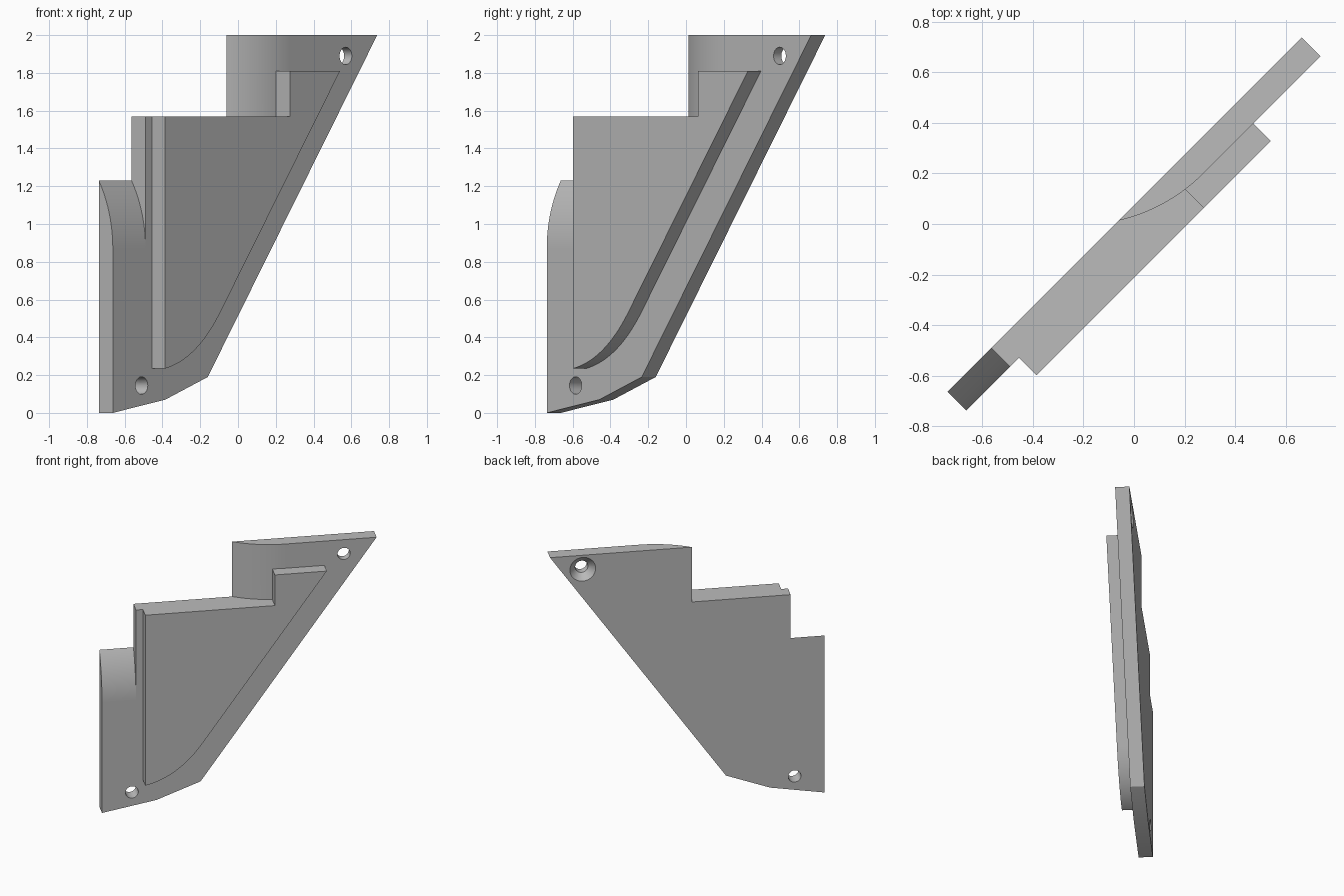
import bpy, bmesh, math
from mathutils import Vector, Matrix

cube = bpy.data.objects.get("Cube")
if cube:
    bpy.data.objects.remove(cube, do_unlink=True)

# Bracket axes: along its length, out of its front face, and up
ALONG = Vector((1, 1, 0)).normalized()
OUT = Vector((1, -1, 0)).normalized()
UP = Vector((0, 0, 1))
HALF = 0.0525          # half the plate thickness
FRONT = 0.15           # front of the raised panel

grey = bpy.data.materials.new("plain grey")
grey.diffuse_color = (0.5, 0.5, 0.5, 1)
grey.use_nodes = True
grey.node_tree.nodes["Principled BSDF"].inputs["Base Color"].default_value = (0.5, 0.5, 0.5, 1)


def finish(name, bm):
    bmesh.ops.recalc_face_normals(bm, faces=bm.faces)
    mesh = bpy.data.meshes.new(name)
    bm.to_mesh(mesh)
    bm.free()
    mesh.materials.append(grey)
    obj = bpy.data.objects.new(name, mesh)
    bpy.context.collection.objects.link(obj)
    return obj


def prism(name, profile, a, b, c, lo, hi):
    """Profile in the a-b plane, extruded along c from lo to hi."""
    bm = bmesh.new()
    face = bm.faces.new([bm.verts.new(a * p + b * q + c * lo) for p, q in profile])
    ext = bmesh.ops.extrude_face_region(bm, geom=[face])
    bmesh.ops.translate(bm, vec=c * (hi - lo),
                        verts=[v for v in ext["geom"] if isinstance(v, bmesh.types.BMVert)])
    return finish(name, bm)


def drill(name, u, z, n0, n1, r0, r1):
    """Round cutter along OUT from n0 to n1."""
    bm = bmesh.new()
    bmesh.ops.create_cone(bm, cap_ends=True, segments=40, radius1=r0, radius2=r1, depth=n1 - n0)
    place = Matrix.Translation(ALONG * u + UP * z + OUT * (n0 + n1) / 2)
    bm.transform(place @ OUT.to_track_quat('Z', 'Y').to_matrix().to_4x4())
    return finish(name, bm)


def combine(target, tool, operation):
    mod = target.modifiers.new("combine", 'BOOLEAN')
    mod.operation, mod.solver, mod.object = operation, 'EXACT', tool
    bpy.context.view_layer.objects.active = target
    bpy.ops.object.modifier_apply(modifier=mod.name)
    bpy.data.objects.remove(tool, do_unlink=True)


def rounding(start, end):
    """Arc leaving the front face at start and reaching the back face at end."""
    length, drop = end - start, 2 * HALF
    radius = length ** 2 / (2 * drop) + drop / 2
    pts = []
    for i in range(27):
        s = length * i / 24
        n = HALF - radius + math.sqrt(radius ** 2 - s ** 2)
        pts.append((start + s, n))
    return pts + [(pts[-1][0], 0.3), (start, 0.3)]


# Back plate with its stepped top
outline = [(-0.99, 0), (-0.597, 0.07), (-0.279, 0.19), (0.99, 2), (-0.033, 2),
           (-0.033, 1.57), (-0.745, 1.57), (-0.745, 1.23), (-0.99, 1.23)]
bracket = prism("bracket_plate", outline, ALONG, UP, OUT, -HALF, HALF)

# Rounded nose of the upper tab and rounded top of the lower tab
combine(bracket, prism("nose_cutter", rounding(0.332, -0.033), ALONG, OUT, UP, 1.57, 2.2), 'DIFFERENCE')
combine(bracket, prism("tab_cutter", rounding(0.87, 1.23), UP, OUT, ALONG, -1.2, -0.745), 'DIFFERENCE')

# Raised front panel with a curved lower corner
start, bend, end = Vector((-0.695, 0.235)), Vector((-0.454, 0.285)), Vector((-0.277, 0.54))
panel = []
for i in range(21):
    t = i / 20
    p = start * (1 - t) ** 2 + bend * 2 * t * (1 - t) + end * t * t
    panel.append((p.x, p.y))
panel += [(0.614, 1.81), (0.239, 1.81), (0.239, 1.57), (-0.695, 1.57)]
combine(bracket, prism("raised_panel", panel, ALONG, UP, OUT, 0.02, FRONT), 'UNION')

# Screw holes, countersunk from the back
for u, z in ((0.754, 1.89), (-0.774, 0.145)):
    combine(bracket, drill("hole_cutter", u, z, -0.2, 0.2, 0.046, 0.046), 'DIFFERENCE')
    combine(bracket, drill("sink_cutter", u, z, -HALF - 0.01, -HALF + 0.047, 0.103, 0.046), 'DIFFERENCE')

# Smooth curves, crisp edges
bpy.ops.object.select_all(action='DESELECT')
bracket.select_set(True)
bpy.context.view_layer.objects.active = bracket
bpy.ops.object.shade_smooth_by_angle(angle=math.radians(20))
weighted = bracket.modifiers.new("weighted_normals", 'WEIGHTED_NORMAL')
weighted.keep_sharp = True
